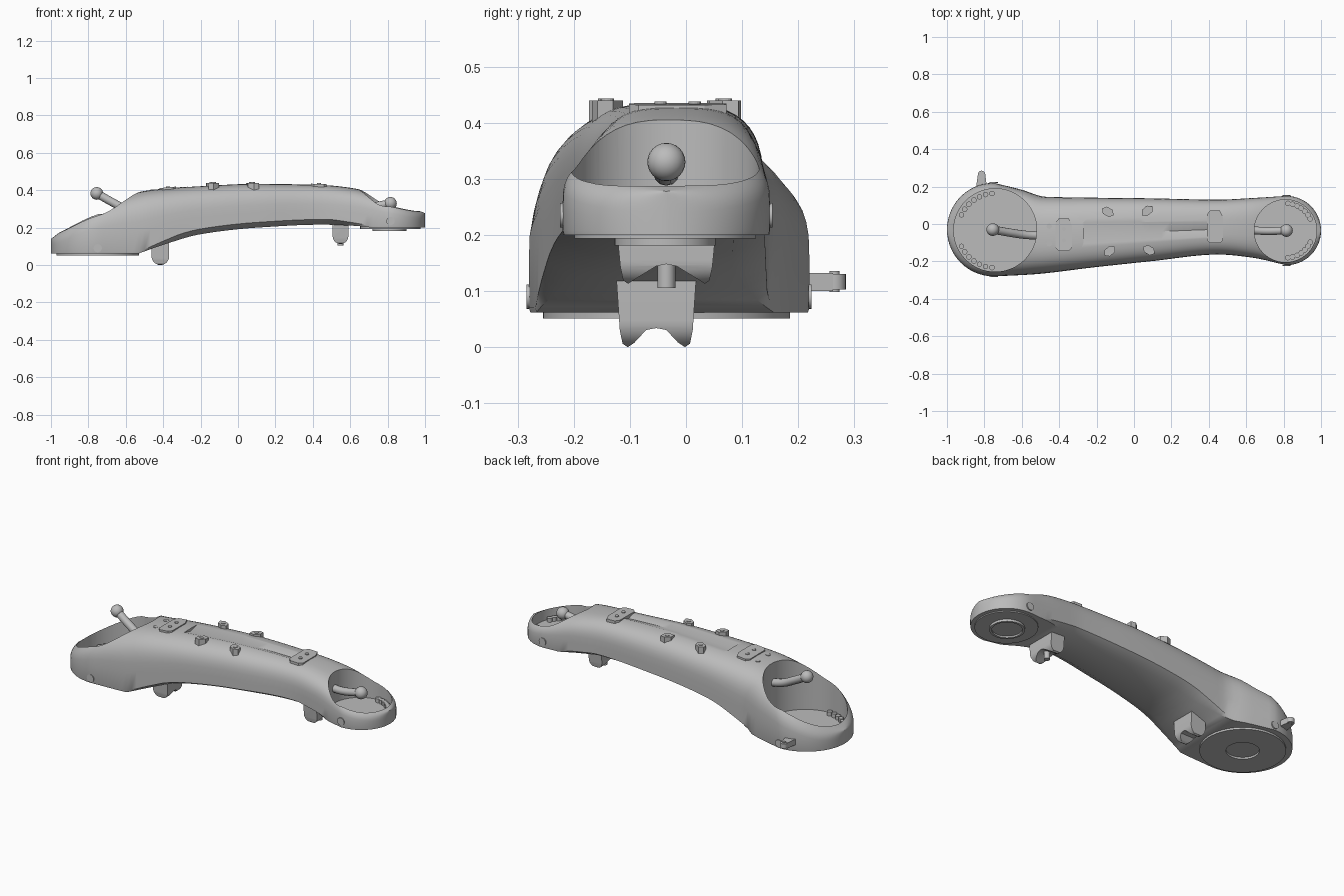
import bpy, bmesh, math
from mathutils import Vector, Matrix

old = bpy.data.objects.get("Cube")
if old:
    bpy.data.objects.remove(old)

grey = bpy.data.materials.new("plain grey")
grey.use_nodes = True
grey.diffuse_color = (0.5, 0.5, 0.5, 1)
grey.node_tree.nodes["Principled BSDF"].inputs["Base Color"].default_value = (0.5, 0.5, 0.5, 1)


def finish(name, bm):
    bmesh.ops.recalc_face_normals(bm, faces=bm.faces)
    me = bpy.data.meshes.new(name)
    bm.to_mesh(me)
    bm.free()
    me.materials.append(grey)
    ob = bpy.data.objects.new(name, me)
    bpy.context.collection.objects.link(ob)
    return ob


def select(ob):
    bpy.ops.object.select_all(action='DESELECT')
    ob.select_set(True)
    bpy.context.view_layer.objects.active = ob


def smooth(ob, angle=35):
    select(ob)
    bpy.ops.object.shade_smooth_by_angle(angle=math.radians(angle))
    return ob


def boolean(ob, cutter, op='DIFFERENCE'):
    mod = ob.modifiers.new("cut", 'BOOLEAN')
    mod.object, mod.operation, mod.solver = cutter, op, 'EXACT'
    select(ob)
    bpy.ops.object.modifier_apply(modifier=mod.name)
    bpy.data.objects.remove(cutter)


def loft(name, rings):
    """Skin closed rings and cap both ends."""
    bm = bmesh.new()
    rows = [[bm.verts.new(p) for p in r] for r in rings]
    n = len(rows[0])
    for a, b in zip(rows, rows[1:]):
        for i in range(n):
            j = (i + 1) % n
            bm.faces.new((a[i], a[j], b[j], b[i]))
    bm.faces.new(rows[0])
    bm.faces.new(rows[-1])
    return finish(name, bm)


def disc(name, x, y, r, z0, z1, sides=64):
    ring = [(x + r * math.cos(t), y + r * math.sin(t))
            for t in (2 * math.pi * i / sides for i in range(sides))]
    return loft(name, [[(a, b, z) for a, b in ring] for z in (z0, z1)])


def curve_at(keys, x):
    """Smooth interpolation through (x, value) keys."""
    if x <= keys[0][0]:
        return keys[0][1]
    if x >= keys[-1][0]:
        return keys[-1][1]
    k = next(i for i in range(len(keys) - 1) if keys[i + 1][0] >= x)

    def slope(i):
        if i == 0 or i == len(keys) - 1:
            a, b = (0, 1) if i == 0 else (i - 1, i)
            return (keys[b][1] - keys[a][1]) / (keys[b][0] - keys[a][0])
        s = [(keys[i + d][1] - keys[i + d - 1][1]) / (keys[i + d][0] - keys[i + d - 1][0]) for d in (0, 1)]
        return 0 if s[0] * s[1] <= 0 else 2 * s[0] * s[1] / (s[0] + s[1])
    (x0, v0), (x1, v1) = keys[k], keys[k + 1]
    h, t = x1 - x0, (x - x0) / (x1 - x0)
    return (v0 * (1 + 2 * t) * (1 - t) ** 2 + v1 * t * t * (3 - 2 * t)
            + h * t * (1 - t) * (slope(k) * (1 - t) - slope(k + 1) * t))


# Arched body: side outlines, underside and crown
LEFT, RIGHT = (-0.75, -0.03, 0.25), (0.815, -0.035, 0.185)
Y_LOW = [(-0.75, -0.28), (-0.55, -0.27), (-0.2, -0.23), (0.1, -0.198), (0.45, -0.163), (0.62, -0.178), (0.815, -0.22)]
Y_HIGH = [(-0.75, 0.22), (-0.6, 0.183), (-0.47, 0.145), (0.1, 0.137), (0.45, 0.13), (0.62, 0.138), (0.815, 0.15)]
Z_LOW = [(-0.53, 0.062), (-0.4, 0.108), (-0.2, 0.165), (0.1, 0.2), (0.45, 0.216), (0.62, 0.21), (0.72, 0.2)]
Z_TOP = [(-1, 0.14), (-0.75, 0.325), (-0.6, 0.375), (-0.45, 0.403), (-0.2, 0.423), (0.1, 0.435), (0.45, 0.428),
         (0.62, 0.41), (0.815, 0.35), (1, 0.278)]


def body_ring(x):
    lo, hi = curve_at(Y_LOW, x), curve_at(Y_HIGH, x)
    for cx, cy, r in (LEFT, RIGHT):
        if (x - cx) * cx > 0:
            w = math.sqrt(max(r * r - (x - cx) ** 2, 1e-6))
            lo, hi = cy - w, cy + w
    zb, zt = curve_at(Z_LOW, x), curve_at(Z_TOP, x)
    c, w = (lo + hi) / 2, (hi - lo) / 2
    zs = zb + 0.35 * (zt - zb)
    mid = max(0, min(1, (x + 0.52) / 0.2, (0.7 - x) / 0.2))
    ring = [(x, c - w * (0.99 - 0.3 * mid), zb), (x, c - w, zb + 0.008 + 0.02 * mid)]
    for i in range(25):
        t = math.pi * i / 24
        cs, sn = -math.cos(t), max(math.sin(t), 0)
        ring.append((x, c + w * math.copysign(abs(cs) ** (2 / 3), cs), zs + (zt - zs) * sn ** (2 / 3)))
    ring += [(x, c + w, zb + 0.008 + 0.02 * mid), (x, c + w * (0.99 - 0.3 * mid), zb)]
    return ring


steps = 14
xs = [LEFT[0] - LEFT[2] * math.cos(math.pi / 2 * i / steps) for i in range(steps)]
xs += [LEFT[0] + (RIGHT[0] - LEFT[0]) * i / 50 for i in range(51)]
xs += [RIGHT[0] + RIGHT[2] * math.sin(math.pi / 2 * i / steps) for i in range(1, steps + 1)]
body = loft("arched_body", [body_ring(x) for x in xs])

# Open cups at both ends, crown groove, recess below
boolean(body, disc("cup_cutter", -0.742, -0.033, 0.222, 0.085, 1, 96))
boolean(body, disc("cup_cutter", 0.81, -0.037, 0.167, 0.225, 1, 96))
groove = []
for i in range(17):
    t = i / 16
    x = -0.27 + 0.67 * t
    z = curve_at(Z_TOP, x)
    groove.append([(x, 0.035 - 0.015 * t, z + 0.004), (x, -0.125 + 0.04 * t, z + 0.004), (x, -0.055 + 0.025 * t, z - 0.016)])
boolean(body, loft("groove_cutter", groove))
smooth(body)

# Base discs and their centre rings
base = disc("left_base_disc", -0.75, -0.035, 0.22, 0.051, 0.066)
boolean(base, disc("hole_cutter", -0.75, -0.035, 0.085, 0, 0.062))
smooth(base)
smooth(disc("right_base_disc", 0.815, -0.037, 0.162, 0.194, 0.205))
hub = disc("right_base_hub", 0.81, -0.037, 0.09, 0.181, 0.2)
boolean(hub, disc("hole_cutter", 0.81, -0.037, 0.078, 0, 0.19))
smooth(hub)

# Rows of studs around the cup floors
for side, cx, r, z, facing in (("left", -0.742, 0.199, 0.085, 180), ("right", 0.81, 0.146, 0.225, 0)):
    for sign in (-1, 1):
        for i in range(7):
            a = math.radians(facing + sign * (25 + 10 * i))
            smooth(disc(side + "_stud", cx + r * math.cos(a), -0.035 + r * math.sin(a), 0.0145, z - 0.005, z + 0.022, 12))


# Bent levers with ball ends
def lever(name, path, radius):
    cu = bpy.data.curves.new(name, 'CURVE')
    cu.dimensions, cu.bevel_depth, cu.bevel_resolution, cu.use_fill_caps = '3D', radius, 4, True
    sp = cu.splines.new('BEZIER')
    sp.bezier_points.add(len(path) - 1)
    for p, co in zip(sp.bezier_points, path):
        p.co, p.handle_left_type, p.handle_right_type = co, 'AUTO', 'AUTO'
    ob = bpy.data.objects.new(name, cu)
    bpy.context.collection.objects.link(ob)
    cu.materials.append(grey)
    select(ob)
    bpy.ops.object.convert(target='MESH')
    smooth(bpy.context.object)
    bm = bmesh.new()
    bmesh.ops.create_uvsphere(bm, u_segments=20, v_segments=12, radius=0.034,
                              matrix=Matrix.Translation(path[-1]))
    smooth(finish(name + "_ball", bm), 60)


lever("left_lever", [(-0.49, -0.062, 0.27), (-0.58, -0.058, 0.29), (-0.67, -0.045, 0.335), (-0.755, -0.03, 0.383)], 0.022)
lever("right_lever", [(0.6, -0.03, 0.31), (0.69, -0.037, 0.31), (0.815, -0.035, 0.33)], 0.021)


# Crown plates with chamfered corners and screw heads
def crown_plate(name, x, y, w, d):
    shape = [(-1, -0.8), (-0.6, -1), (0.6, -1), (1, -0.8), (1, 0.55), (0.6, 1), (-0.6, 1), (-1, 0.75)]
    pts = [(x + u * w, y + v * d, curve_at(Z_TOP, x + u * w)) for u, v in shape]
    loft(name, [[(a, b, z + dz) for a, b, z in pts] for dz in (-0.02, 0.005)])
    for v in (-0.35, 0.35):
        z = curve_at(Z_TOP, x)
        disc(name + "_screw", x, y + v * d, 0.011, z, z + 0.009, 16)


crown_plate("left_crown_plate", -0.375, -0.057, 0.044, 0.087)
crown_plate("right_crown_plate", 0.433, -0.015, 0.044, 0.087)
for y in (-0.012, -0.105):
    disc("crown_button", -0.453, y, 0.014, 0.38, 0.404, 20)

# Four lozenge pegs
for x, y, turn in ((-0.14, 0.065, -30), (0.07, 0.07, 40), (-0.13, -0.145, 40), (0.08, -0.14, -30)):
    rot = Matrix.Rotation(math.radians(turn), 3, 'Z')
    ring = [rot @ Vector((0.036 * math.cos(a), 0.025 * math.sin(a), 0)) for a in (math.pi / 3 * i for i in range(6))]
    loft("crown_peg", [[(x + p.x, y + p.y, z) for p in ring] for z in (0.39, 0.44)])
    disc("crown_peg_pin", x, y, 0.012, 0.43, 0.443, 16)


# Forked feet: notched side profile crossed with a rounded front profile
def fork(name, x, w, z0, z1, half, notch, cy):
    ends = 0.028
    side = [(-half, z1), (-half + 0.008, z0 + 0.03), (-half + 0.013, z0 + 0.006), (-half + ends - 0.006, z0),
            (-half + ends + 0.006, z0 + 0.008), (-0.018, z0 + notch * 0.9), (0, z0 + notch)]
    side += [(-y, z) for y, z in reversed(side[:-1])]
    ob = loft(name, [[(x + s * 0.1, cy + y, z) for y, z in side] for s in (-1, 1)])
    front = [(x - w * math.cos(a), z0 + w - w * math.sin(a)) for a in (math.pi * i / 16 for i in range(17))]
    front = [(x - w, z1)] + front + [(x + w, z1)]
    boolean(ob, loft("front_cutter", [[(a, y, z) for a, z in front] for y in (-0.4, 0.4)]), 'INTERSECT')
    smooth(ob)


fork("left_fork", -0.415, 0.047, 0.0, 0.15, 0.073, 0.034, -0.053)
fork("right_fork", 0.548, 0.042, 0.113, 0.225, 0.09, 0.035, -0.035)
smooth(disc("right_fork_pin", 0.548, -0.035, 0.016, 0.105, 0.2, 16))

# Side latch on the large cup
loft("latch_arm", [[(-0.845, y, z), (-0.785, y, z), (-0.795, 0.262, z), (-0.835, 0.262, z)]
                   for y, z in ((0.19, 0.1), (0.19, 0.132))])
smooth(disc("latch_tip", -0.815, 0.265, 0.02, 0.103, 0.13, 20))
smooth(disc("latch_pin", -0.815, 0.265, 0.009, 0.098, 0.136, 12))

# Round side caps on both cups
for x, z, ys in ((-0.75, 0.09, (-0.281, 0.221)), (0.815, 0.235, (-0.2215, 0.1515))):
    for y in ys:
        cap = [(x + 0.022 * math.cos(a), z + 0.022 * math.sin(a)) for a in (math.pi * i / 10 for i in range(20))]
        smooth(loft("side_cap", [[(a, y + d, b) for a, b in cap] for d in (-0.003, 0.003)]))
